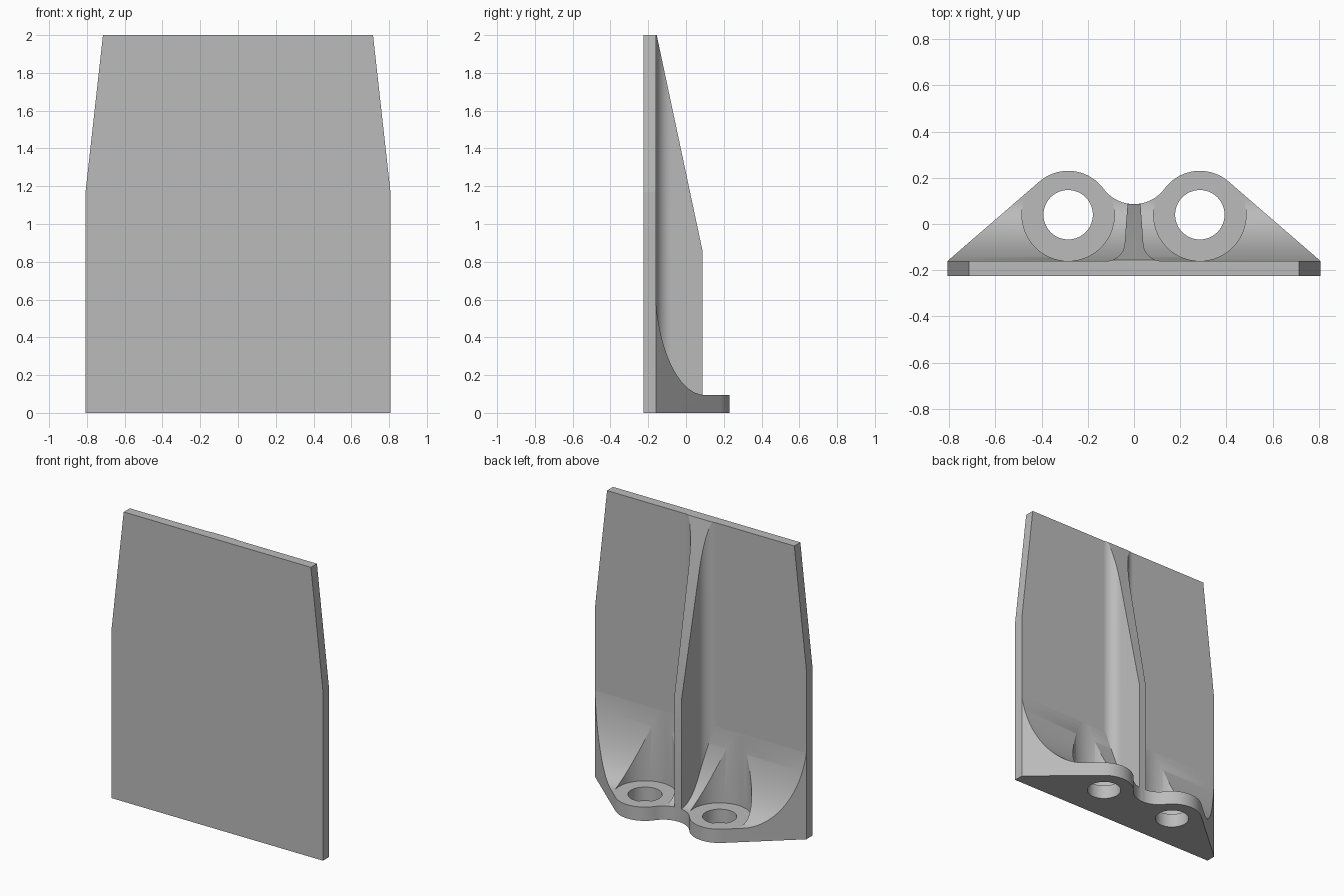
import bpy, bmesh
from math import sin, cos, pi, radians, atan2, acos, hypot
from mathutils import Matrix

cube = bpy.data.objects.get("Cube")
if cube:
    bpy.data.objects.remove(cube, do_unlink=True)

gray = bpy.data.materials.new("plain_gray")
gray.use_nodes = True
gray.diffuse_color = (0.5, 0.5, 0.5, 1)
gray.node_tree.nodes["Principled BSDF"].inputs["Base Color"].default_value = (0.5, 0.5, 0.5, 1)

# Maps a drawn profile (u, v) and its extrusion depth to the world
AXES = {
    "z": Matrix.Identity(3),
    "y": Matrix(((1, 0, 0), (0, 0, 1), (0, 1, 0))),   # profile in x, z
    "x": Matrix(((0, 0, 1), (1, 0, 0), (0, 1, 0))),   # profile in y, z
}


def prism(name, outline, start, end, axis="z"):
    bm = bmesh.new()
    m = AXES[axis]
    face = bm.faces.new([bm.verts.new(m @ Matrix.Translation((u, v, start)).translation)
                         for u, v in outline])
    out = bmesh.ops.extrude_face_region(bm, geom=[face])
    verts = [g for g in out["geom"] if isinstance(g, bmesh.types.BMVert)]
    bmesh.ops.translate(bm, verts=verts, vec=m.col[2] * (end - start))
    bmesh.ops.recalc_face_normals(bm, faces=bm.faces)
    mesh = bpy.data.meshes.new(name)
    bm.to_mesh(mesh)
    bm.free()
    mesh.materials.append(gray)
    obj = bpy.data.objects.new(name, mesh)
    bpy.context.collection.objects.link(obj)
    return obj


def arc(cx, cy, rx, ry, a0, a1, n):
    return [(cx + rx * cos(a0 + (a1 - a0) * i / n),
             cy + ry * sin(a0 + (a1 - a0) * i / n)) for i in range(n + 1)]


def mirrored(half):
    """Close a right-hand outline with its reflection across x = 0."""
    return half + [(-x, y) for x, y in reversed(half) if x > 1e-5]


def cut(target, cutter):
    cutter.hide_render = True
    mod = target.modifiers.new("cut", "BOOLEAN")
    mod.operation = "DIFFERENCE"
    mod.solver = "EXACT"
    mod.object = cutter
    bpy.context.view_layer.objects.active = target
    bpy.ops.object.modifier_apply(modifier=mod.name)
    bpy.data.objects.remove(cutter, do_unlink=True)


def smooth(obj):
    bpy.ops.object.select_all(action="DESELECT")
    obj.select_set(True)
    bpy.context.view_layer.objects.active = obj
    bpy.ops.object.shade_smooth_by_angle(angle=radians(25))


WIDE, FACE, INNER = 0.807, -0.16, -0.19
LUG_X, LUG_Y, LUG_R = 0.285, 0.04, 0.19

# Upright plate with tapered shoulders
prism("back_plate", mirrored([(WIDE, 0), (WIDE, 1.17), (0.715, 2)]), -0.226, FACE, "y")

# Foot: straight flanks tangent to two round lugs, with a hollow between them
dx, dy = WIDE - LUG_X, FACE - LUG_Y
tangent = atan2(dy, dx) + acos(LUG_R / hypot(dx, dy))
hollow_y = 0.25
join = atan2(hollow_y - LUG_Y, -LUG_X)
hollow_r = hypot(LUG_X, hollow_y - LUG_Y) - LUG_R
half = [(0.8, INNER), (WIDE, FACE)]
half += arc(LUG_X, LUG_Y, LUG_R, LUG_R, tangent, join, 28)
half += arc(0, hollow_y, hollow_r, hollow_r, join - pi, -pi / 2, 12)[1:]
foot = prism("foot", mirrored(half), 0, 0.75)

# Sweeping curve from the plate down to the flat of the foot
sweep = arc(0.1, 0.7, 0.264, 0.605, pi, 1.5 * pi, 40)
cut(foot, prism("sweep_cutter", sweep + [(0.4, 0.095), (0.4, 1), (-0.164, 1)], -1, 1, "x"))

# Bolt holes and the clearance wells above them
for side in (-1, 1):
    for label, r, low in (("well", 0.2, 0.095), ("hole", 0.107, -0.1)):
        ring = arc(side * LUG_X, LUG_Y, r, r, 0, 2 * pi, 64)[:-1]
        cut(foot, prism(label + "_cutter", ring, low, 1))
smooth(foot)

# Central rib, flared into the plate and sloping back toward the top
flare = arc(0.12, -0.08, 0.08, 0.08, 1.5 * pi, pi, 14)
rib = prism("rib", mirrored([(0.12, INNER)] + flare + [(0.028, 0.087)]), 0.01, 2)
cut(rib, prism("slope_cutter", [(0.087, 0.86), (-0.155, 2), (-0.1762, 2.1), (0.3, 2.1), (0.3, 0.86)],
               -1, 1, "x"))
smooth(rib)
